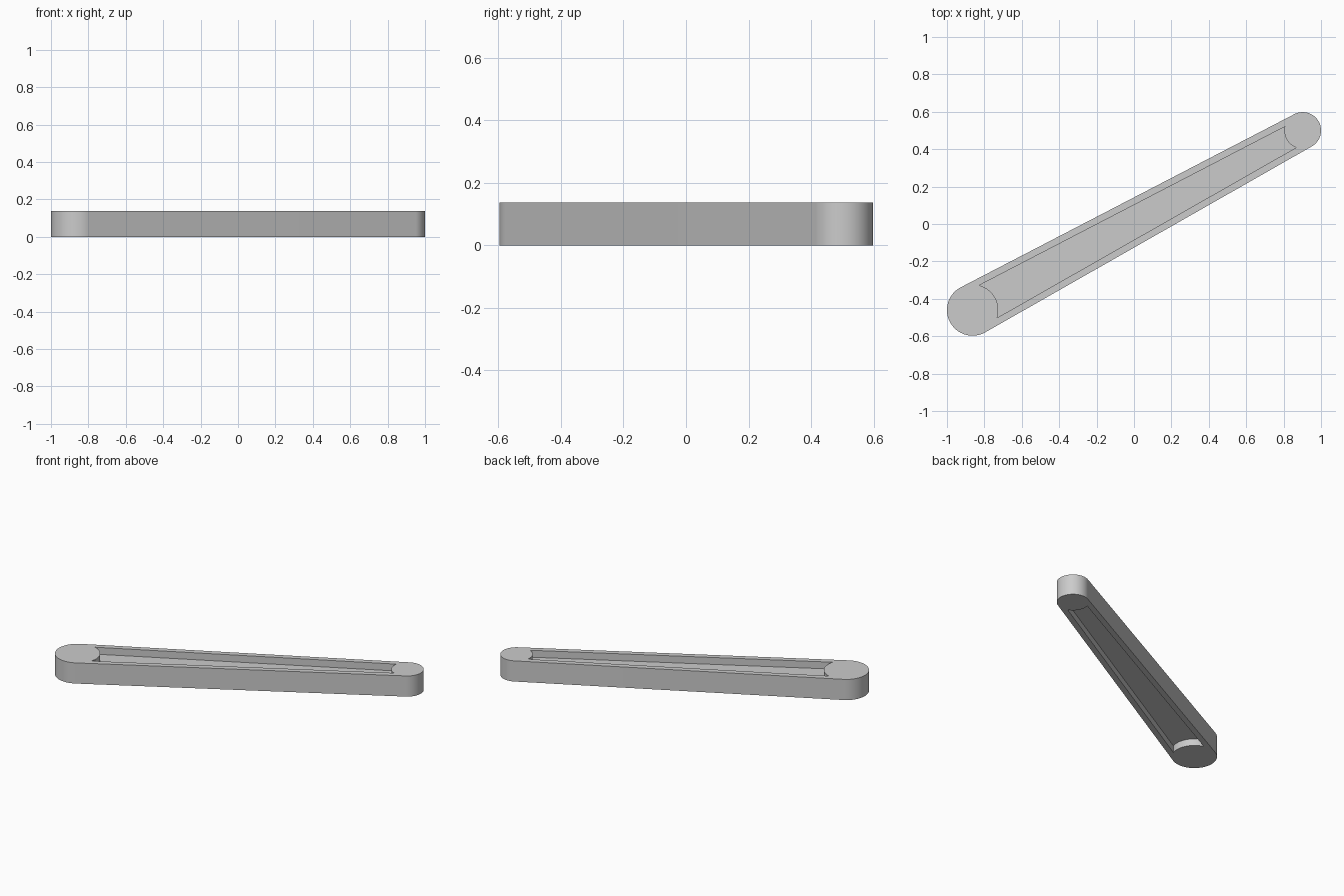
import bpy, bmesh, math
from mathutils import Vector

if "Cube" in bpy.data.objects:
    bpy.data.objects.remove(bpy.data.objects["Cube"])

H, WALL, DEPTH = 0.138, 0.036, 0.046
BIG, R1 = Vector((-0.863, -0.460)), 0.137
SMALL, R2 = Vector((0.902, 0.500)), 0.098
axis = SMALL - BIG
ANG = math.atan2(axis.y, axis.x)
TAN = math.acos((R1 - R2) / axis.length)   # tangent point angle from the axis


def arc(c, r, a0, a1, n):
    return [(c.x + r * math.cos(ANG + a0 + (a1 - a0) * i / n),
             c.y + r * math.sin(ANG + a0 + (a1 - a0) * i / n)) for i in range(n + 1)]


def prism(name, outline, z0, z1):
    bm = bmesh.new()
    face = bm.faces.new([bm.verts.new((x, y, z0)) for x, y in outline])
    top = bmesh.ops.extrude_face_region(bm, geom=[face])["geom"]
    bmesh.ops.translate(bm, vec=(0, 0, z1 - z0),
                        verts=[v for v in top if isinstance(v, bmesh.types.BMVert)])
    bmesh.ops.recalc_face_normals(bm, faces=bm.faces)
    mesh = bpy.data.meshes.new(name)
    bm.to_mesh(mesh)
    bm.free()
    ob = bpy.data.objects.new(name, mesh)
    bpy.context.collection.objects.link(ob)
    return ob


# Tapered link body with two rounded ends
body = prism("link_arm", arc(SMALL, R2, -TAN, TAN, 48)
             + arc(BIG, R1, TAN, 2 * math.pi - TAN, 48), 0, H)

# Shallow recess on each face, its ends concentric with the bosses
g1 = TAN - math.acos((R1 - WALL) / R1)
g2 = TAN + math.acos((R2 - WALL) / R2)
pocket = arc(BIG, R1, -g1, g1, 24) + arc(SMALL, R2, g2, 2 * math.pi - g2, 24)
for name, z0, z1 in (("upper_recess_cutter", H - DEPTH, H + 0.05),
                     ("lower_recess_cutter", -0.05, DEPTH)):
    cutter = prism(name, pocket, z0, z1)
    mod = body.modifiers.new(name, "BOOLEAN")
    mod.operation, mod.solver, mod.object = "DIFFERENCE", "EXACT", cutter
    bpy.context.view_layer.objects.active = body
    bpy.ops.object.modifier_apply(modifier=name)
    bpy.data.objects.remove(cutter)

# Smooth round ends, crisp rims
bpy.ops.object.select_all(action="DESELECT")
body.select_set(True)
bpy.context.view_layer.objects.active = body
bpy.ops.object.shade_smooth_by_angle(angle=math.radians(30))
